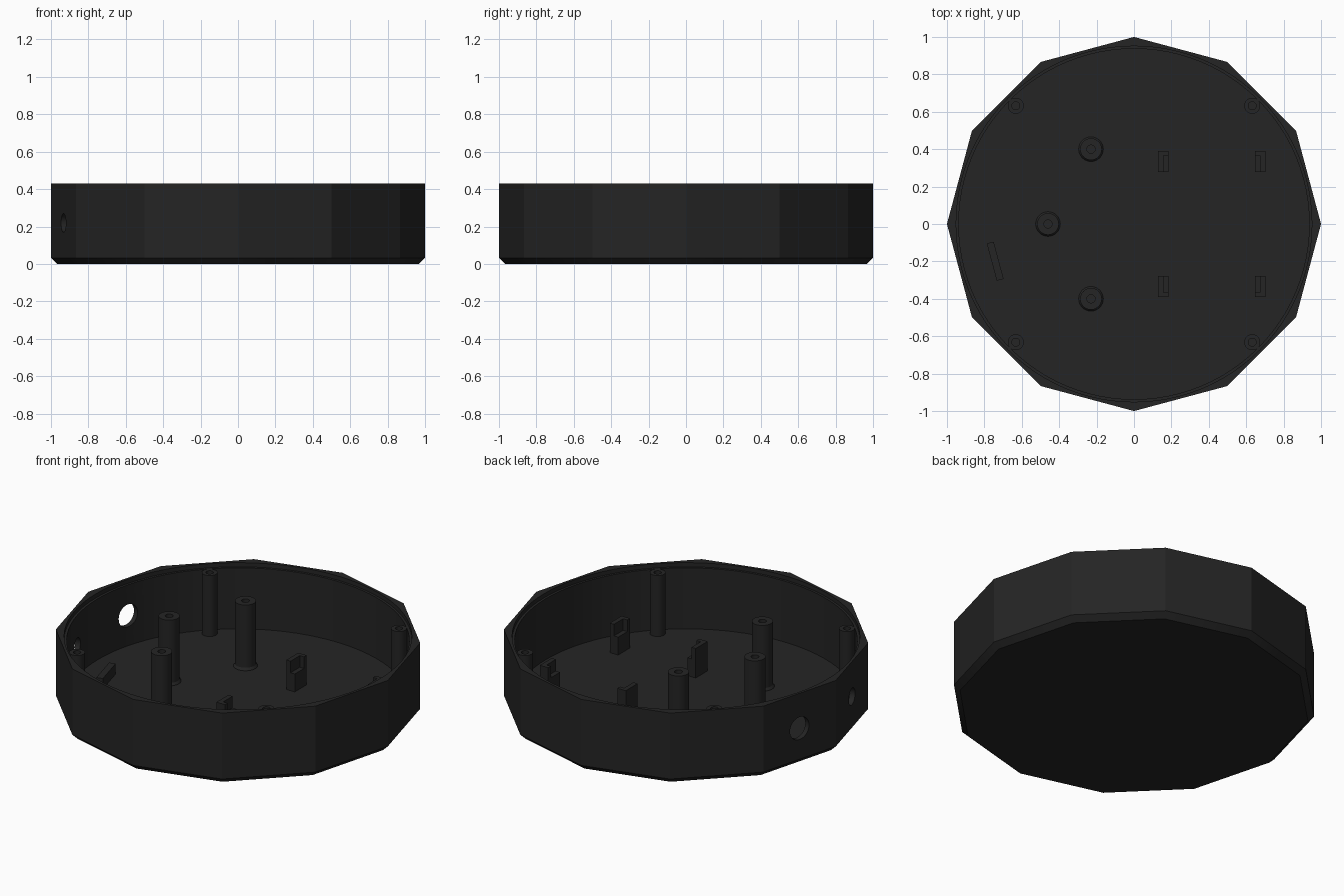
import bpy, bmesh, math
from mathutils import Matrix, Vector

if "Cube" in bpy.data.objects:
    bpy.data.objects.remove(bpy.data.objects["Cube"])

black = bpy.data.materials.new("matte_black")
black.diffuse_color = (0.018, 0.018, 0.018, 1)
black.use_nodes = True
black.node_tree.nodes["Principled BSDF"].inputs["Base Color"].default_value = black.diffuse_color

FLOOR, LEDGE, TOP = 0.037, 0.405, 0.43


def finish(name, bm, smooth=True):
    bmesh.ops.recalc_face_normals(bm, faces=bm.faces)
    me = bpy.data.meshes.new(name)
    bm.to_mesh(me)
    bm.free()
    me.materials.append(black)
    ob = bpy.data.objects.new(name, me)
    bpy.context.collection.objects.link(ob)
    if smooth:
        shade(ob)
    return ob


def shade(ob):
    bpy.ops.object.select_all(action='DESELECT')
    ob.select_set(True)
    bpy.context.view_layer.objects.active = ob
    bpy.ops.object.shade_smooth_by_angle(angle=math.radians(25))


def lathe(name, profile, n, loc=(0, 0), smooth=True):
    """Closed solid: stacked rings of (radius, z), capped at both ends."""
    bm = bmesh.new()
    rings = [[bm.verts.new((loc[0] + r * math.cos(2 * math.pi * i / n),
                            loc[1] + r * math.sin(2 * math.pi * i / n), z))
              for i in range(n)] for r, z in profile]
    for a, b in zip(rings, rings[1:]):
        for i in range(n):
            j = (i + 1) % n
            bm.faces.new((a[i], a[j], b[j], b[i]))
    bm.faces.new(rings[0])
    bm.faces.new(rings[-1])
    return finish(name, bm, smooth)


def prism(name, outline, z0, z1):
    bm = bmesh.new()
    face = bm.faces.new([bm.verts.new((x, y, z0)) for x, y in outline])
    ext = bmesh.ops.extrude_face_region(bm, geom=[face])
    top = [v for v in ext["geom"] if isinstance(v, bmesh.types.BMVert)]
    bmesh.ops.translate(bm, verts=top, vec=(0, 0, z1 - z0))
    return finish(name, bm, False)


def cut(ob, cutter):
    mod = ob.modifiers.new("cut", 'BOOLEAN')
    mod.operation, mod.solver, mod.object = 'DIFFERENCE', 'EXACT', cutter
    bpy.context.view_layer.objects.active = ob
    bpy.ops.object.modifier_apply(modifier=mod.name)
    bpy.data.objects.remove(cutter)


# Twelve-sided shell with a chamfered bottom and a round, stepped cavity
shell = lathe("shell", [(0.966, 0), (1, 0.032), (1, TOP)], 12, smooth=False)
cavity = lathe("cavity_cutter", [(0.937, FLOOR), (0.937, LEDGE),
                                 (0.951, LEDGE), (0.951, 0.6)], 96)
cut(shell, cavity)

# Cable holes through two neighbouring wall facets
for angle, radius in ((165, 0.068), (195, 0.05)):
    a = math.radians(angle)
    out = Vector((math.cos(a), math.sin(a), 0))
    bm = bmesh.new()
    rot = out.to_track_quat('Z', 'Y').to_matrix().to_4x4()
    bmesh.ops.create_cone(bm, cap_ends=True, segments=32, radius1=radius, radius2=radius,
                          depth=0.2, matrix=Matrix.Translation(out * 0.96 + Vector((0, 0, 0.219))) @ rot)
    cut(shell, finish("hole_cutter", bm))
shade(shell)

# Three tall mounting posts with flared feet and screw holes
for i, (x, y) in enumerate(((-0.23, 0.4), (-0.46, 0), (-0.23, -0.4))):
    lathe(f"mounting_post_{i}", [(0.066, 0.03), (0.066, 0.04), (0.058, 0.052), (0.058, TOP),
                                 (0.022, TOP), (0.022, 0.2)], 32, (x, y))

# Four lid screw posts against the wall, ending at the ledge
for sx in (-1, 1):
    for sy in (-1, 1):
        lathe("lid_screw_post", [(0.043, 0.03), (0.043, LEDGE), (0.021, LEDGE), (0.021, 0.2)],
              24, (0.632 * sx, 0.632 * sy))

# Four board supports, each with the inner corner notched as a seat
for cx, sx in ((0.157, 1), (0.675, -1)):
    for sy in (-1, 1):
        def place(pts):
            return [(cx + sx * u, sy * v) for u, v in pts]
        prism("board_support_base", place([(-0.028, 0.277), (0.028, 0.277),
                                           (0.028, 0.39), (-0.028, 0.39)]), 0.03, 0.145)
        prism("board_support_corner", place([(-0.028, 0.277), (0, 0.277), (0, 0.365),
                                             (0.028, 0.365), (0.028, 0.39), (-0.028, 0.39)]),
              0.145, 0.215)

# Low slanted rib beside the small cable hole
a = math.radians(195)
n, t = Vector((math.cos(a), math.sin(a))), Vector((-math.sin(a), math.cos(a)))
c = Vector((-0.742, -0.199))
prism("cable_rib", [c + n * u * 0.019 + t * v * 0.103
                    for u, v in ((-1, -1), (1, -1), (1, 1), (-1, 1))], 0.03, 0.1)
